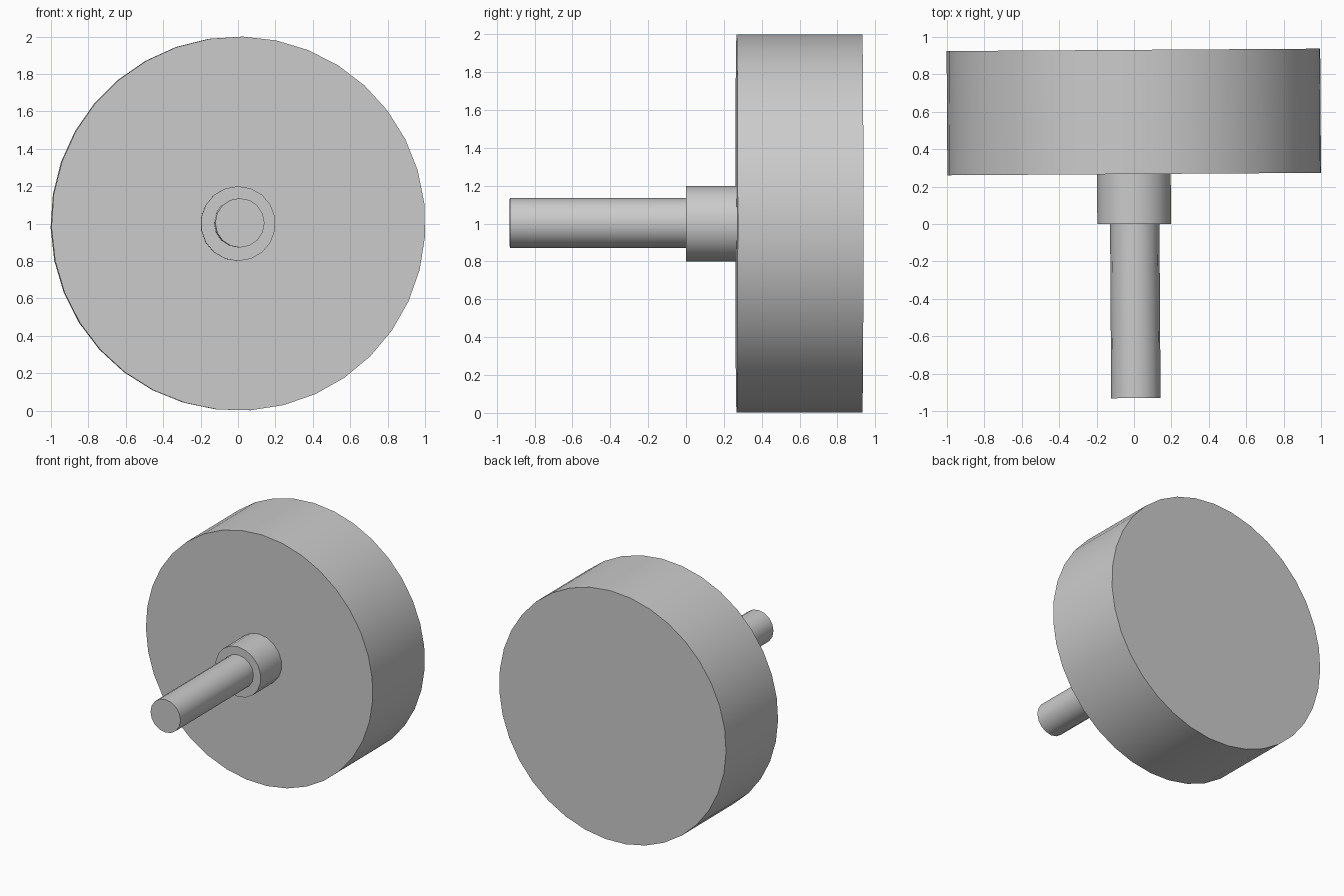
import bpy
import math
from mathutils import Matrix

cube = bpy.data.objects.get("Cube")
if cube:
    bpy.data.objects.remove(cube, do_unlink=True)

grey = bpy.data.materials.new("plain_grey")
grey.use_nodes = True
grey.diffuse_color = (0.6, 0.6, 0.6, 1)
grey.node_tree.nodes["Principled BSDF"].inputs["Base Color"].default_value = (0.6, 0.6, 0.6, 1)

# The axle line is turned very slightly about the vertical
TURN = Matrix.Rotation(0.0065, 4, "Z")


def drum(name, radius, y_front, y_back, sides, x=0.0, z=1.0, spin=0.0):
    """Capped cylinder lying along y, with smooth sides and sharp rims."""
    bpy.ops.mesh.primitive_cylinder_add(vertices=sides, radius=radius, depth=y_back - y_front)
    obj = bpy.context.object
    obj.name = name
    place = Matrix.Translation((x, (y_front + y_back) / 2, z))
    lay = Matrix.Rotation(math.radians(90), 4, "X")
    obj.matrix_world = place @ TURN @ lay @ Matrix.Rotation(spin, 4, "Z")
    obj.data.materials.append(grey)
    bpy.ops.object.shade_smooth_by_angle(angle=math.radians(40))
    return obj


# Wheel, collar and shaft, back to front
drum("wheel", 1.0, 0.267, 0.931, 35, spin=math.radians(91.2))
drum("collar", 0.2, 0.0, 0.267, 18)
drum("shaft", 0.132, -0.931, 0.0, 16, x=0.007, z=1.004)
